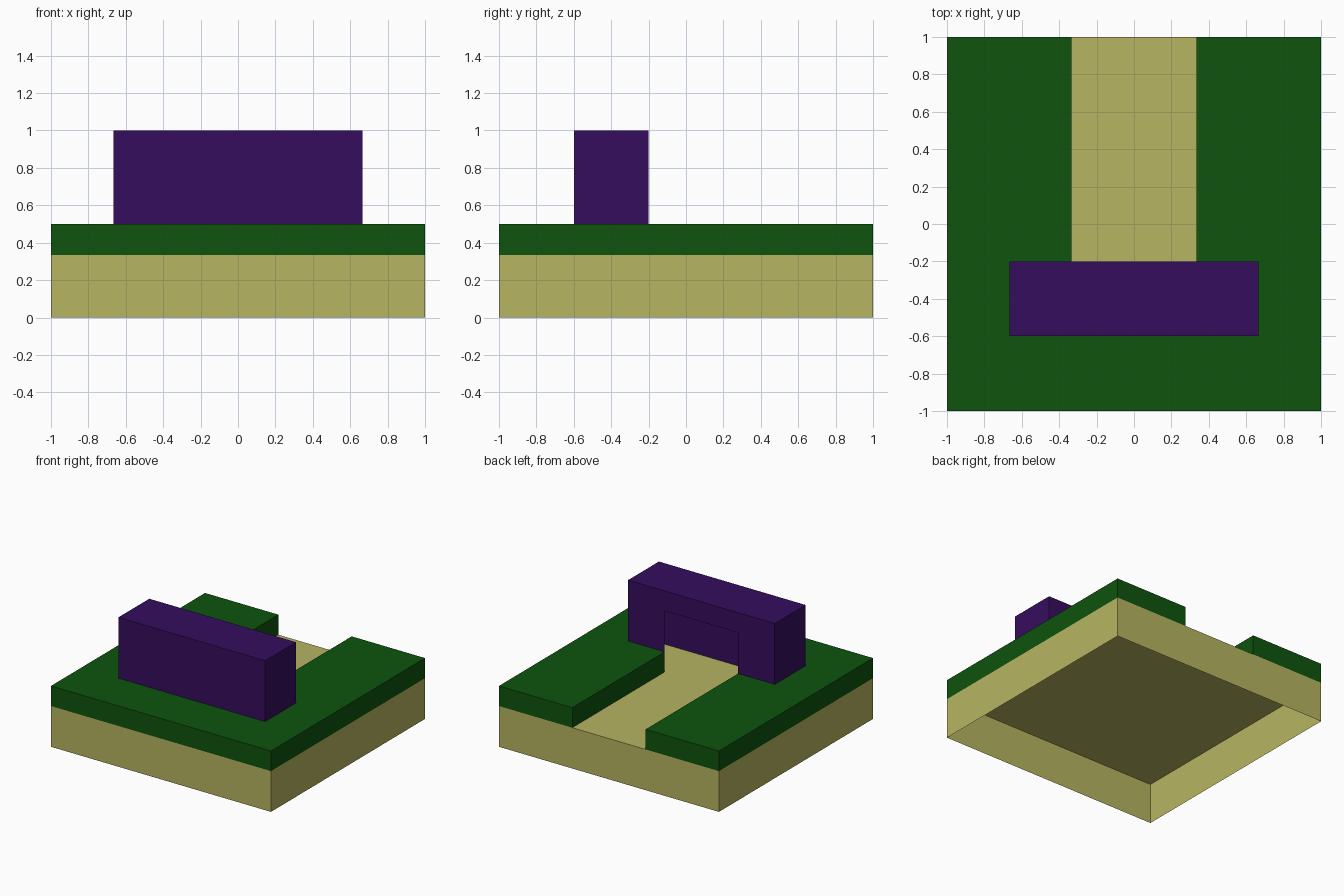
import bpy

if "Cube" in bpy.data.objects:
    bpy.data.objects.remove(bpy.data.objects["Cube"])

T, T2 = 1 / 3, 2 / 3
FLOOR, DECK, TOP, DOOR = 0.335, 0.5, 1.0, 0.837
FRONT_Y, BACK_Y = -0.6, -0.2


def material(name, rgb):
    m = bpy.data.materials.new(name)
    m.diffuse_color = (*rgb, 1)
    m.use_nodes = True
    m.node_tree.nodes["Principled BSDF"].inputs["Base Color"].default_value = m.diffuse_color
    return m


def shell(name, outline, z0, z1, mat, keep_wall=lambda a, b: True, extra=()):
    """Open-bottomed sheet prism over a counter-clockwise outline."""
    n = len(outline)
    verts = [(x, y, z0) for x, y in outline] + [(x, y, z1) for x, y in outline]
    faces = [tuple(range(n, 2 * n))]
    for i in range(n):
        j = (i + 1) % n
        if keep_wall(outline[i], outline[j]):
            faces.append((i, j, n + j, n + i))
    if extra:
        faces.append(tuple(range(2 * n, 2 * n + len(extra))))
        verts += extra
    mesh = bpy.data.meshes.new(name)
    mesh.from_pydata(verts, [], faces)
    mesh.materials.append(mat)
    mesh.validate()
    obj = bpy.data.objects.new(name, mesh)
    bpy.context.collection.objects.link(obj)
    return obj


tan = material("sand", (0.47, 0.46, 0.12))
green = material("dark green", (0.0044, 0.087, 0.0044))
purple = material("deep purple", (0.037, 0.004, 0.113))

# Hollow base, open underneath
shell("base", [(-1, -1), (1, -1), (1, 1), (-1, 1)], 0, FLOOR, tan)

# Raised deck with a channel that widens into the pocket under the block
right = [(1, -1), (1, 1), (T, 1), (T, BACK_Y), (T2, BACK_Y), (T2, FRONT_Y)]
deck = right + [(-x, y) for x, y in reversed(right)]


def in_pocket(p):
    return abs(p[0]) < 0.7 and p[1] < BACK_Y + 0.01


shell("deck", deck, FLOOR, DECK, green,
      lambda a, b: not (in_pocket(a) and in_pocket(b)))

# Hollow block with a doorway cut in its back wall
footprint = [(-T2, FRONT_Y), (T2, FRONT_Y), (T2, BACK_Y), (-T2, BACK_Y)]
back = [(T2, FLOOR), (T, FLOOR), (T, DOOR), (-T, DOOR),
        (-T, FLOOR), (-T2, FLOOR), (-T2, TOP), (T2, TOP)]
shell("gate_block", footprint, FLOOR, TOP, purple,
      lambda a, b: not (a[1] == b[1] == BACK_Y),
      [(x, BACK_Y, z) for x, z in back])
